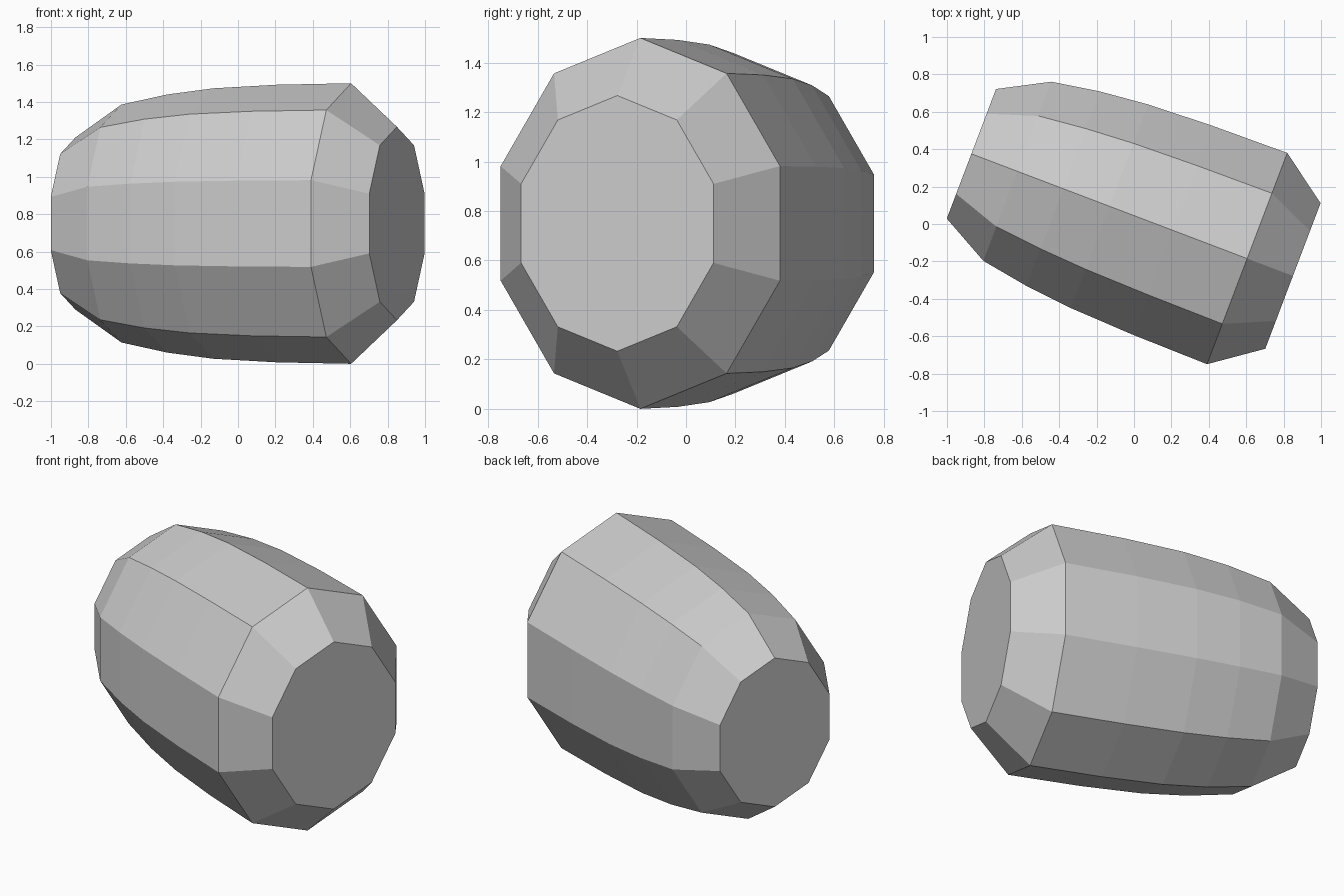
import bpy, bmesh, math
from mathutils import Matrix

cube = bpy.data.objects.get("Cube")
if cube:
    bpy.data.objects.remove(cube, do_unlink=True)

# Single grey material
grey = bpy.data.materials.new("light_grey")
colour = (0.6, 0.6, 0.6, 1)
grey.use_nodes = True
grey.diffuse_color = colour
bsdf = next(n for n in grey.node_tree.nodes if n.type == 'BSDF_PRINCIPLED')
bsdf.inputs["Base Color"].default_value = colour

# Barrel profile: position along the axis, radius
PROFILE = [(-0.93, 0.46), (-0.667, 0.636), (-0.405, 0.69), (-0.14, 0.723),
           (0.22, 0.742), (0.647, 0.75), (0.909, 0.517)]
SIDES = 10
WIDTH = 0.847  # sideways squash of the cross-section


def make_ring(bm, along, radius):
    angles = [math.tau * i / SIDES for i in range(SIDES)]
    return [bm.verts.new((along, WIDTH * radius * math.sin(a), radius * math.cos(a)))
            for a in angles]


# Loft the rings and close both ends
bm = bmesh.new()
rings = [make_ring(bm, along, radius) for along, radius in PROFILE]
for a, b in zip(rings, rings[1:]):
    for i in range(SIDES):
        j = (i + 1) % SIDES
        bm.faces.new((a[i], a[j], b[j], b[i]))
bm.faces.new(rings[0])
bm.faces.new(rings[-1])
bmesh.ops.recalc_face_normals(bm, faces=bm.faces)

# Turn the barrel and rest it on the floor
turn = Matrix.Translation((0, 0.045, 0.75)) @ Matrix.Rotation(math.radians(-20.8), 4, 'Z')
bm.transform(turn)
mesh = bpy.data.meshes.new("barrel_body")
bm.to_mesh(mesh)
bm.free()
mesh.materials.append(grey)
barrel = bpy.data.objects.new("barrel_body", mesh)
bpy.context.collection.objects.link(barrel)
